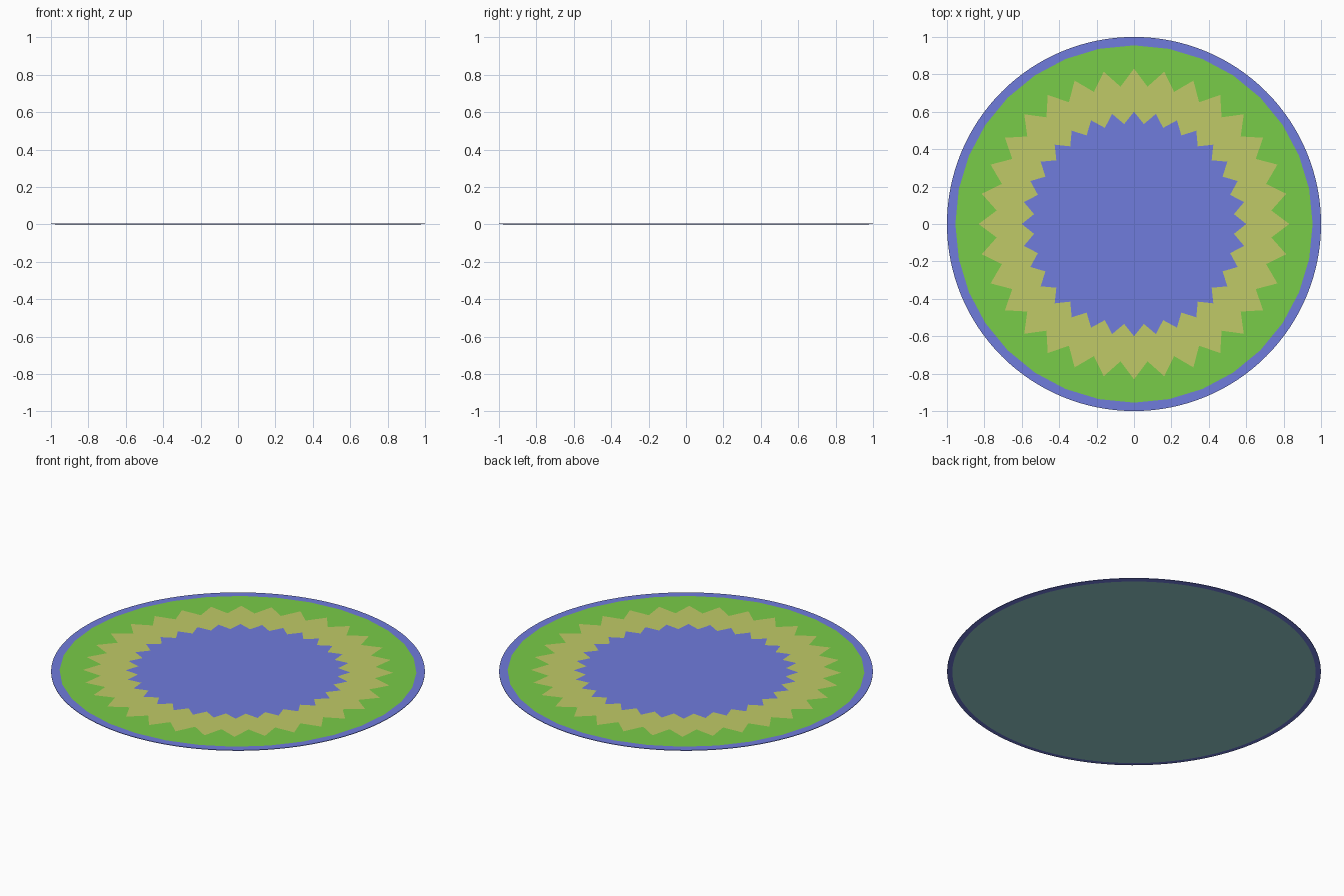
import bpy, bmesh
from math import sin, cos, pi

if "Cube" in bpy.data.objects:
    bpy.data.objects.remove(bpy.data.objects["Cube"])

N = 128        # smooth outer outline
TEETH = 32     # zigzag points per ring
TOP = 0.006    # thickness of the rug


def srgb(r, g, b):
    lin = [((c / 255 + 0.055) / 1.055) ** 2.4 for c in (r, g, b)]
    return (*lin, 1)


def material(name, color):
    m = bpy.data.materials.new(name)
    m.diffuse_color = color
    m.use_nodes = True
    m.node_tree.nodes["Principled BSDF"].inputs["Base Color"].default_value = m.diffuse_color
    return m


blue = material("blue", srgb(112, 124, 220))
green = material("green", srgb(121, 204, 72))
straw = material("straw", srgb(192, 202, 103))
teal = material("teal", srgb(146, 202, 204))


def loop(tip, valley, z):
    """N points round the rug: tips every N/TEETH steps, straight lines between."""
    step = N // TEETH
    half = step // 2
    pts = []
    corners = [((tip if i % 2 == 0 else valley), i * pi / TEETH) for i in range(2 * TEETH)]
    for i in range(2 * TEETH):
        (r0, a0), (r1, a1) = corners[i], corners[(i + 1) % (2 * TEETH)]
        for k in range(half):
            t = k / half
            pts.append((r0 * cos(a0) * (1 - t) + r1 * cos(a1) * t,
                        r0 * sin(a0) * (1 - t) + r1 * sin(a1) * t, z))
    return pts


def circle(r, z):
    return [(r * cos(2 * pi * i / N), r * sin(2 * pi * i / N), z) for i in range(N)]


def part(name, loops, mat, cap=None):
    """Bridge successive loops; cap='up' or 'down' fans the last loop closed."""
    bm = bmesh.new()
    rings = [[bm.verts.new(p) for p in l] for l in loops]
    for a, b in zip(rings, rings[1:]):
        for i in range(N):
            j = (i + 1) % N
            bm.faces.new((a[i], a[j], b[j], b[i]))
    if cap:
        last = rings[-1]
        mid = bm.verts.new((0, 0, last[0].co.z))
        for i in range(N):
            j = (i + 1) % N
            bm.faces.new((last[i], last[j], mid) if cap == 'up' else (last[j], last[i], mid))
    me = bpy.data.meshes.new(name)
    bm.to_mesh(me)
    bm.free()
    me.materials.append(mat)
    ob = bpy.data.objects.new(name, me)
    bpy.context.collection.objects.link(ob)
    return ob


# Pattern outlines on the top surface
green_edge = loop(0.955, 0.955 * cos(pi / TEETH), TOP)
straw_edge = loop(0.83, 0.738, TOP)
centre_edge = loop(0.60, 0.537, TOP)

# Border wraps from the underside round the edge to the top
part("border", [circle(0.972, 0), circle(1, TOP * 0.5), circle(1, TOP), green_edge], blue)
part("outer_band", [green_edge, straw_edge], green)
part("zigzag_band", [straw_edge, centre_edge], straw)
part("centre", [centre_edge], blue, cap='up')

# Underside backing
part("backing", [circle(0.972, 0)], teal, cap='down')
